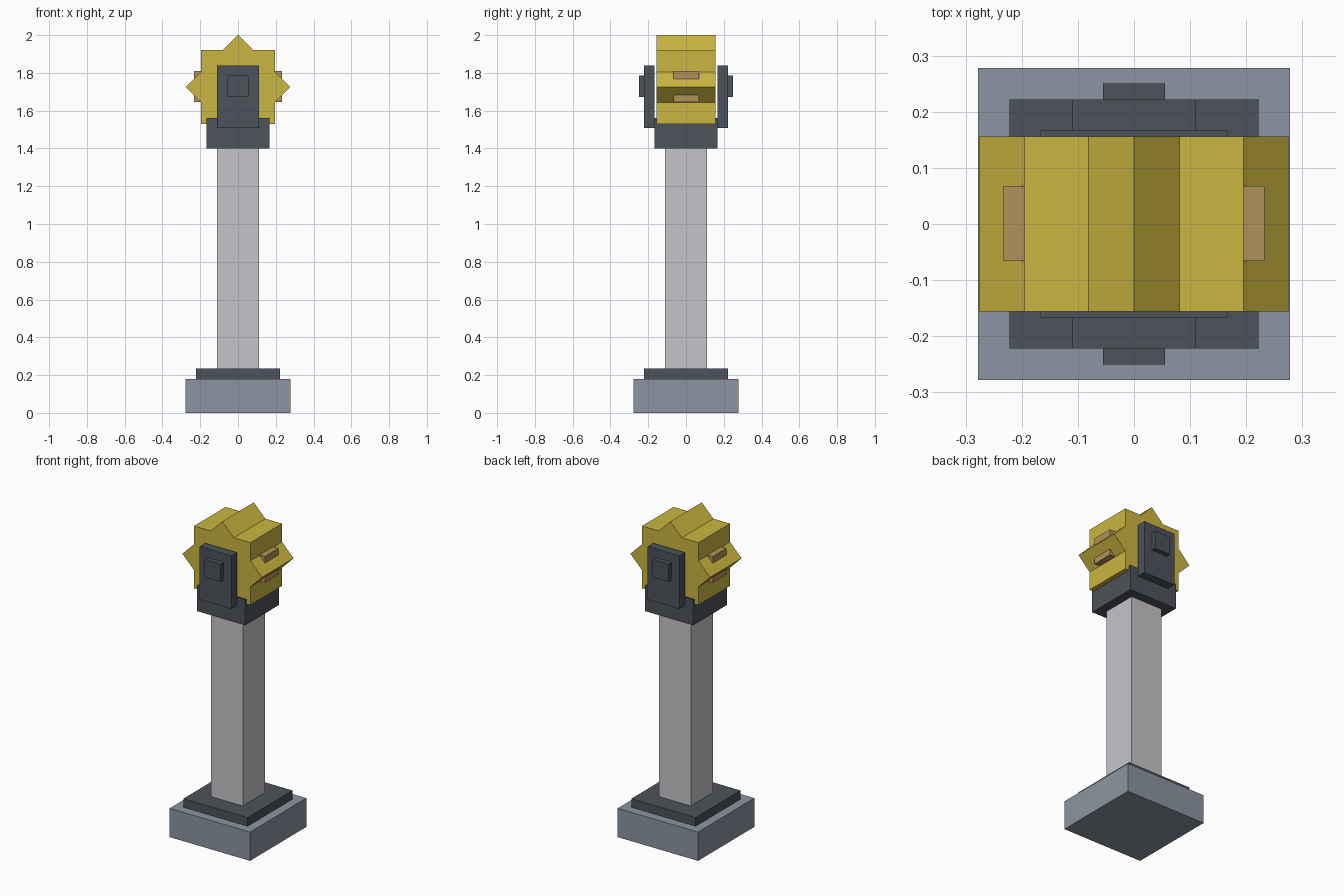
import bpy, bmesh, math
from mathutils import Vector

if "Cube" in bpy.data.objects:
    bpy.data.objects.remove(bpy.data.objects["Cube"])


def material(name, rgb):
    m = bpy.data.materials.new(name)
    m.diffuse_color = (*rgb, 1)
    m.use_nodes = True
    m.node_tree.nodes["Principled BSDF"].inputs["Base Color"].default_value = m.diffuse_color
    return m


STONE = material("blue_grey", (0.26, 0.30, 0.36))
DARK = material("dark_grey", (0.075, 0.086, 0.105))
POST = material("light_grey", (0.56, 0.56, 0.59))
YELLOW = material("yellow", (0.60, 0.47, 0.052))
TAN = material("tan", (0.44, 0.29, 0.105))


def finish(name, bm, mat):
    bmesh.ops.recalc_face_normals(bm, faces=bm.faces)
    mesh = bpy.data.meshes.new(name)
    bm.to_mesh(mesh)
    bm.free()
    mesh.materials.append(mat)
    obj = bpy.data.objects.new(name, mesh)
    bpy.context.collection.objects.link(obj)


def box(name, x, y, z, mat):
    """Box from (min, max) pairs on each axis."""
    bm = bmesh.new()
    bmesh.ops.create_cube(bm, size=1)
    for v in bm.verts:
        v.co = Vector([(a + b) / 2 + c * (b - a) for (a, b), c in zip((x, y, z), v.co)])
    finish(name, bm, mat)


def block(name, half, z0, z1, mat):
    box(name, (-half, half), (-half, half), (z0, z1), mat)


# Foot, post and head socket
block("base", 0.278, 0.0, 0.18, STONE)
block("base_plate", 0.222, 0.18, 0.234, DARK)
block("post", 0.11, 0.234, 1.40, POST)
block("socket", 0.167, 1.40, 1.56, DARK)

# Bracket plates and pivot bolts, front and back
for side, s in (("front", -1), ("back", 1)):
    box(side + "_bracket", (-0.11, 0.11), sorted((s * 0.167, s * 0.222)), (1.508, 1.84), DARK)
    box(side + "_bolt", (-0.055, 0.055), sorted((s * 0.222, s * 0.25)), (1.673, 1.785), DARK)

# Eight-pointed star head (two crossed squares), extruded along y
HALF, CENTRE, DEPTH = 0.195, 1.725, 0.156
bm = bmesh.new()
outline = []
for i in range(16):
    r = HALF * math.sqrt(2) if i % 2 == 0 else HALF / math.cos(math.pi / 8)
    a = i * math.pi / 8
    outline.append(bm.verts.new((r * math.cos(a), -DEPTH, CENTRE + r * math.sin(a))))
face = bm.faces.new(outline)
ext = bmesh.ops.extrude_face_region(bm, geom=[face], use_keep_orig=True)
bmesh.ops.translate(bm, vec=(0, 2 * DEPTH, 0),
                    verts=[g for g in ext["geom"] if isinstance(g, bmesh.types.BMVert)])
finish("star_head", bm, YELLOW)

# Wooden bar through the head, showing on both sides
box("cross_bar", (-0.233, 0.233), (-0.066, 0.068), (1.645, 1.81), TAN)
